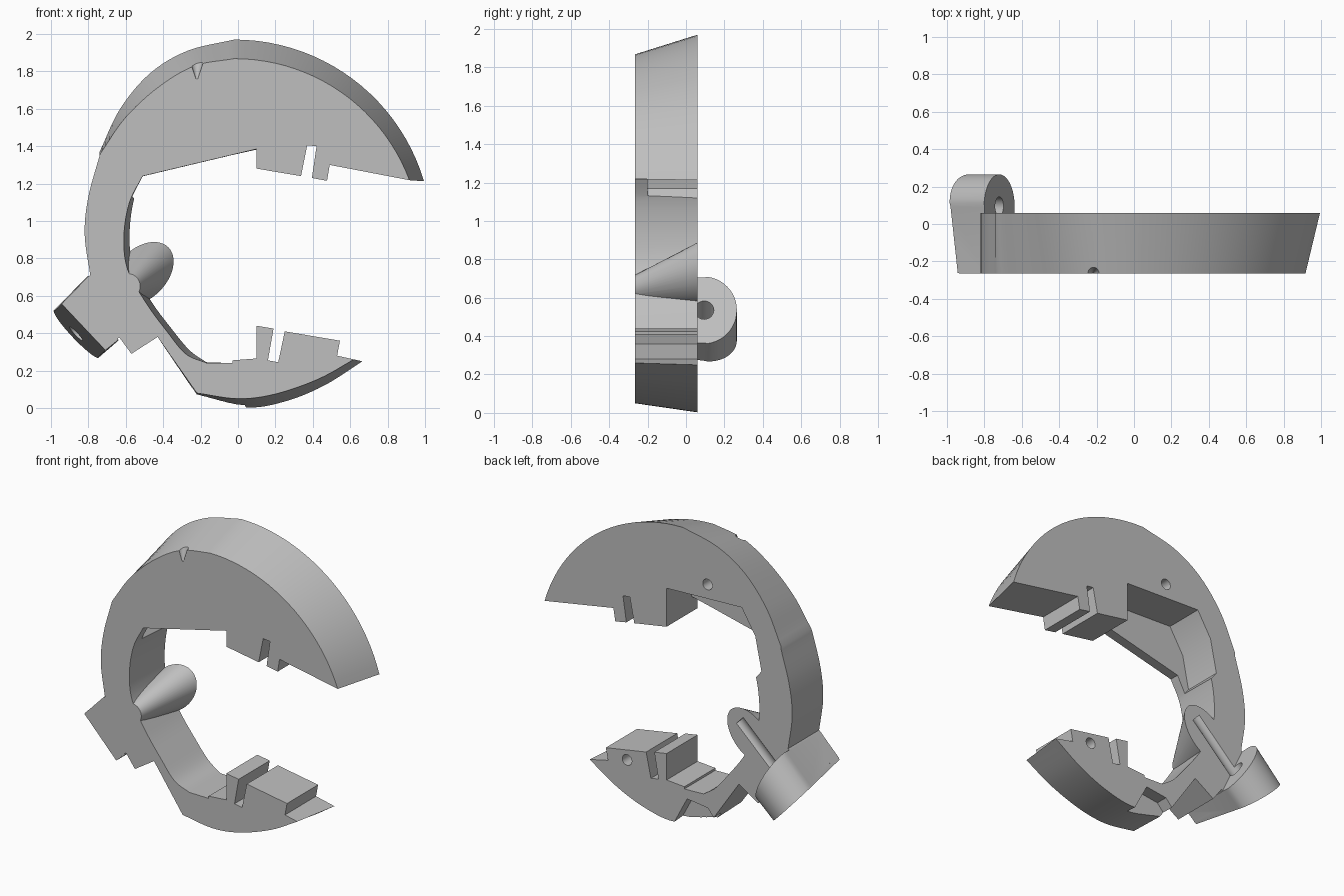
import bpy, bmesh, math
from mathutils import Vector, Matrix

cube = bpy.data.objects.get("Cube")
if cube:
    bpy.data.objects.remove(cube, do_unlink=True)

FRONT, BACK = -0.265, 0.06

grey = bpy.data.materials.new("plain grey")
grey.use_nodes = True
colour = (0.52, 0.52, 0.52, 1)
grey.diffuse_color = colour
grey.node_tree.nodes["Principled BSDF"].inputs["Base Color"].default_value = colour


def loft(name, ring_a, ring_b):
    """Solid between two matching rings of 3D points."""
    bm = bmesh.new()
    a = [bm.verts.new(p) for p in ring_a]
    b = [bm.verts.new(p) for p in ring_b]
    bm.faces.new(a)
    bm.faces.new(b[::-1])
    for i in range(len(a)):
        j = (i + 1) % len(a)
        bm.faces.new((a[j], a[i], b[i], b[j]))
    bmesh.ops.recalc_face_normals(bm, faces=bm.faces)
    mesh = bpy.data.meshes.new(name)
    bm.to_mesh(mesh)
    bm.free()
    obj = bpy.data.objects.new(name, mesh)
    bpy.context.collection.objects.link(obj)
    mesh.materials.append(grey)
    return obj


def plate(points, y):
    return [(x, y, z) for x, z in points]


def prism(name, points, y0, y1):
    return loft(name, plate(points, y0), plate(points, y1))


def rod(name, start, end, r0, r1, sides=32):
    start, end = Vector(start), Vector(end)
    turn = (end - start).to_track_quat("Z", "Y")
    def ring(c, r):
        return [c + turn @ Vector((r * math.cos(t), r * math.sin(t), 0))
                for t in (math.tau * i / sides for i in range(sides))]
    return loft(name, ring(start, r0), ring(end, r1))


def arc(cx, cz, r, a0, a1, n=22):
    angles = [math.radians(a0 + (a1 - a0) * i / n) for i in range(n + 1)]
    return [(cx + r * math.cos(t), cz + r * math.sin(t)) for t in angles]


def curve(pts, n=6):
    """Smooth path through the given points."""
    p = [Vector(q) for q in pts]
    p = [2 * p[0] - p[1]] + p + [2 * p[-1] - p[-2]]
    out = []
    for a, b, c, d in zip(p, p[1:], p[2:], p[3:]):
        for k in range(n):
            t = k / n
            out.append(tuple(0.5 * (2 * b + (c - a) * t + (2 * a - 5 * b + 4 * c - d) * t**2
                                    + (3 * b - a - 3 * c + d) * t**3)))
    return out + [tuple(p[-2])]


def apply_boolean(obj, tool, operation="DIFFERENCE"):
    mod = obj.modifiers.new("bool", "BOOLEAN")
    mod.operation, mod.object, mod.solver = operation, tool, "EXACT"
    bpy.context.view_layer.objects.active = obj
    bpy.ops.object.modifier_apply(modifier=mod.name)
    bpy.data.objects.remove(tool, do_unlink=True)


# Outer edge of the upper jaw, flaring towards the back
upper_front = arc(-0.02, 0.868, 1.0, 20.5, 90) + curve(
    [(-0.02, 1.868), (-0.23, 1.83), (-0.42, 1.72), (-0.6, 1.555), (-0.73, 1.37)])[1:]
upper_back = arc(-0.02, 0.912, 1.058, 16.5, 90) + curve(
    [(-0.02, 1.97), (-0.27, 1.91), (-0.47, 1.79), (-0.63, 1.6), (-0.74, 1.37)])[1:]
side = curve([(-0.74, 1.35), (-0.80, 1.13), (-0.82, 0.93), (-0.79, 0.71)])

# Hinge block and serrated underside
hinge = [(-0.935, 0.565), (-0.70, 0.315), (-0.636, 0.38), (-0.57, 0.29), (-0.43, 0.38)]

# Outer edge of the lower jaw
lower_front = curve([(-0.22, 0.08), (0, 0.05), (0.2, 0.075), (0.43, 0.155), (0.62, 0.26)])
lower_back = curve([(-0.22, 0.07), (0.04, 0.004), (0.25, 0.035), (0.46, 0.12), (0.665, 0.25)])

# Lower teeth
lower_teeth = [(0.53, 0.28), (0.545, 0.36), (0.25, 0.41), (0.215, 0.245), (0.16, 0.255),
               (0.19, 0.425), (0.10, 0.44), (0.10, 0.265), (-0.03, 0.255), (-0.03, 0.24)]

# Inside of the ring
inner_front = curve([(-0.17, 0.242), (-0.28, 0.29), (-0.38, 0.41), (-0.49, 0.56),
                     (-0.59, 0.74), (-0.61, 0.92), (-0.58, 1.1), (-0.51, 1.24)])
inner_back = curve([(-0.17, 0.245), (-0.26, 0.31), (-0.36, 0.43), (-0.47, 0.58),
                    (-0.56, 0.76), (-0.58, 0.92), (-0.56, 1.1), (-0.51, 1.235)])

# Upper teeth
upper_teeth = [(0.10, 1.28), (0.337, 1.24), (0.37, 1.405), (0.42, 1.40),
               (0.395, 1.23), (0.476, 1.215), (0.49, 1.30)]

front = upper_front + side + hinge + lower_front + lower_teeth + inner_front + [(0.10, 1.385)] + upper_teeth
back = upper_back + side + hinge + lower_back + lower_teeth + inner_back + [(0.10, 1.37)] + upper_teeth
body = loft("ring_body", plate(front, FRONT), plate(back, BACK))

# Recess behind the upper lip, and the notch under the lower jaw
apply_boolean(body, prism("recess_cutter", [
    (0.10, 1.3), (0.10, 1.535), (-0.45, 1.555), (-0.55, 1.39),
    (-0.595, 1.17), (-0.5, 1.05), (-0.3, 1.15)], -0.2, 0.2))
apply_boolean(body, prism("notch_cutter", [
    (0.055, -0.02), (-0.05, 0.18), (-0.2, 0.16), (-0.3, 0.05), (-0.2, -0.05)], -0.02, 0.2))

# Pin holes in the back, and the dent at the front of the crown
for x, z in ((-0.2, 1.64), (0.39, 0.32)):
    apply_boolean(body, rod("pin_cutter", (x, -0.06, z), (x, 0.2, z), 0.035, 0.035))
apply_boolean(body, rod("dent_cutter", (-0.22, FRONT, 1.76), (-0.22, FRONT, 1.94), 0.005, 0.065))

# Hinge lug with a rounded back
along = Vector((0.69, 0, -0.73)).normalized()
outward = Vector((-0.73, 0, -0.69)).normalized()
section = [(-0.17, FRONT + 0.002), (-0.17, 0.09)]
section += [(-0.175 * math.cos(t), 0.09 + 0.175 * math.sin(t))
            for t in (math.pi * i / 24 for i in range(1, 24))]
section += [(0.17, 0.09), (0.17, FRONT + 0.002)]
outer_end, inner_end = [], []
for s, y in section:
    depth = (0.265 - y) * 0.15
    outer_end.append(Vector((-0.883, y, 0.378)) + along * s - outward * depth)
    inner_end.append(Vector((-0.72, y, 0.535)) + Vector((0.47, 0, -1.0)) * s)
lug = loft("hinge_lug", outer_end, inner_end)
middle = Vector((-0.8, 0.095, 0.46))
bore = (middle - outward * 0.5, middle + outward * 0.5)

# Tapered boss inside the ring, an oval at the back
tip, base = [], []
for i in range(48):
    t = math.tau * i / 48
    u, v = math.cos(t), math.sin(t)
    c = math.sqrt(0.5)
    tip.append((-0.59 + 0.067 * c * (u + v), FRONT, 0.652 + 0.067 * c * (u - v)))
    base.append((-0.514 + c * (0.2 * u + 0.133 * v), BACK, 0.718 + c * (0.2 * u - 0.133 * v)))
boss = loft("tapered_boss", tip, base)

apply_boolean(body, boss, "UNION")
apply_boolean(body, lug, "UNION")
apply_boolean(body, rod("bore_cutter", *bore, 0.05, 0.05))

# Smooth the curved walls and keep the edges crisp
bpy.ops.object.select_all(action="DESELECT")
body.select_set(True)
bpy.context.view_layer.objects.active = body
bpy.ops.object.shade_smooth_by_angle(angle=math.radians(25))
